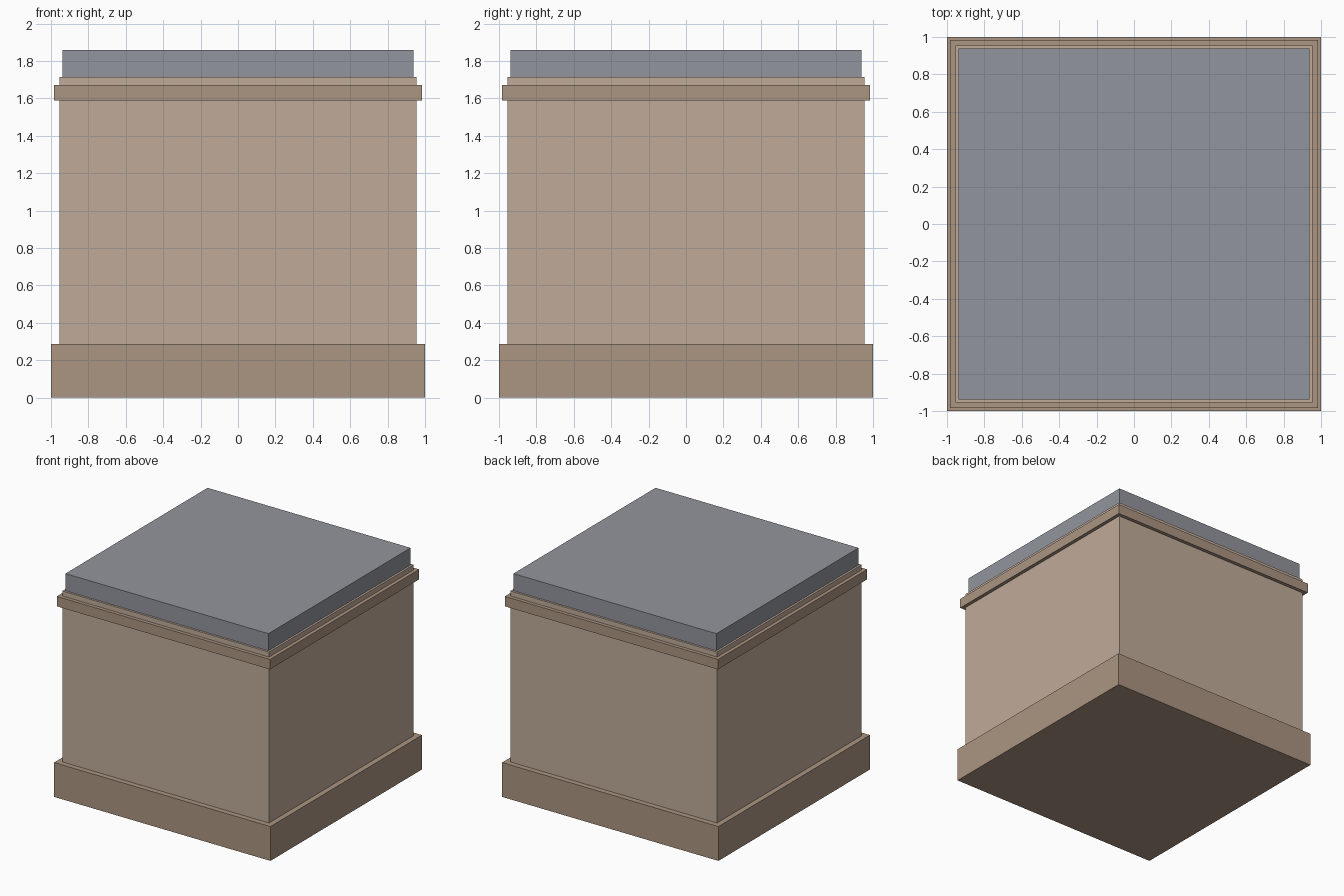
import bpy

if "Cube" in bpy.data.objects:
    bpy.data.objects.remove(bpy.data.objects["Cube"])


def material(name, rgb):
    mat = bpy.data.materials.new(name)
    mat.diffuse_color = (*rgb, 1.0)
    mat.use_nodes = True
    mat.node_tree.nodes["Principled BSDF"].inputs["Base Color"].default_value = mat.diffuse_color
    return mat


def block(name, half, z0, z1, mat):
    """Square block centred on the z axis, from z0 to z1."""
    bpy.ops.mesh.primitive_cube_add(size=1, location=(0, 0, (z0 + z1) / 2))
    ob = bpy.context.object
    ob.name = name
    ob.scale = (2 * half, 2 * half, z1 - z0)
    bpy.ops.object.transform_apply(location=False, rotation=False, scale=True)
    ob.data.materials.append(mat)
    return ob


wall = material("wall_tan", (0.53, 0.41, 0.32))
trim = material("trim_brown", (0.41, 0.30, 0.22))
slate = material("roof_slate", (0.29, 0.30, 0.34))

# Plinth, walls, cornice band and flat roof slab
block("plinth", 1.0, 0.0, 0.287, trim)
block("walls", 0.955, 0.002, 1.715, wall)
block("cornice_band", 0.985, 1.59, 1.673, trim)
block("roof_slab", 0.938, 1.715, 1.858, slate)
